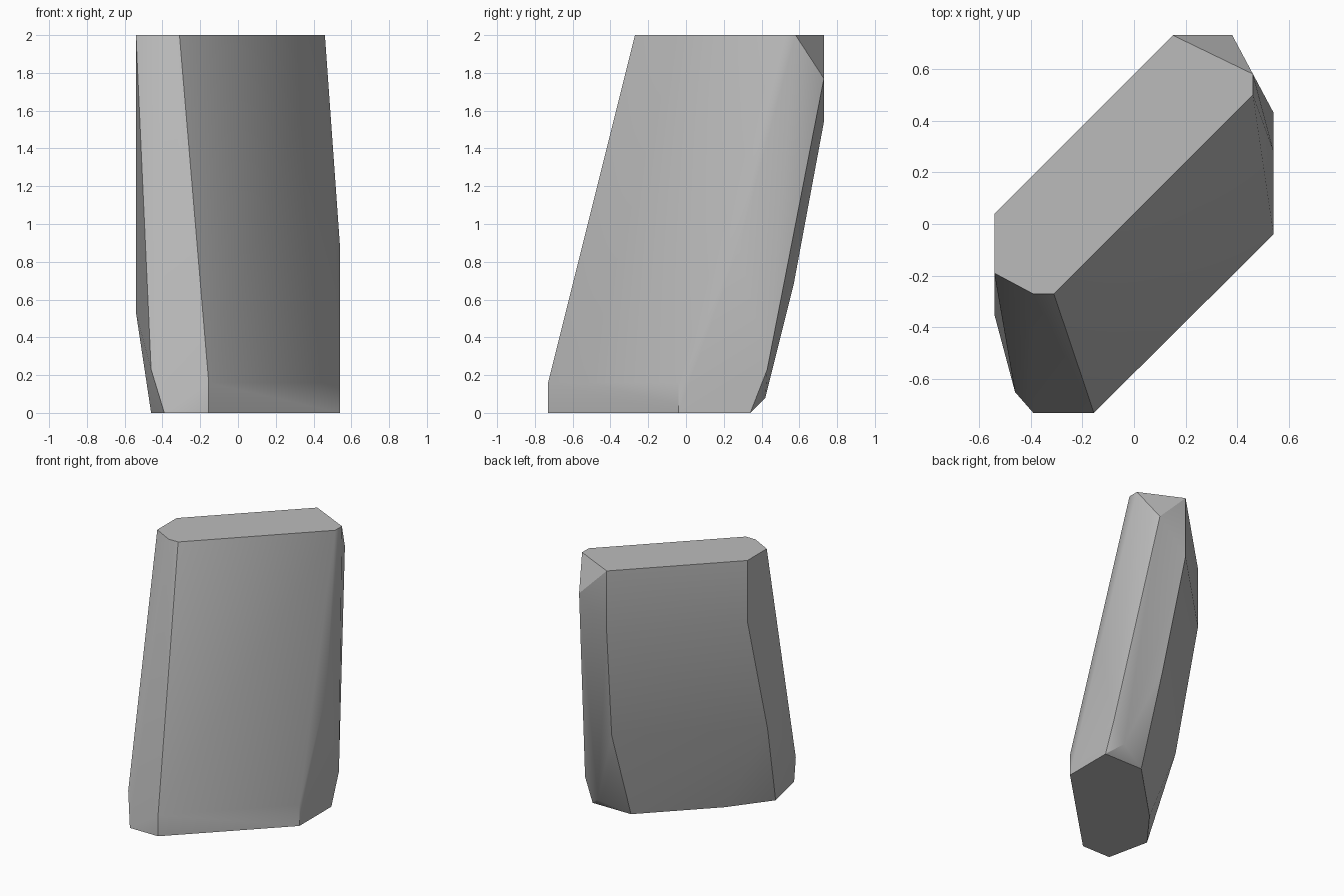
import bpy, bmesh, math

if "Cube" in bpy.data.objects:
    bpy.data.objects.remove(bpy.data.objects["Cube"], do_unlink=True)

# Corners of the leaning stone slab, level by level
top = [(.15, .73), (-.54, .04), (-.54, -.19), (-.39, -.27), (-.31, -.27),
       (.46, .50), (.46, .58)]
base = [(-.155, -.73), (.54, -.04), (.54, .34), (.22, .34), (-.24, -.12),
        (-.46, -.41), (-.39, -.73)]
chips = [(.38, .73, 1.77), (.15, .73, 1.54), (-.54, .04, 1.54),
         (-.54, -.03, 1.26), (-.54, -.20, .64), (-.54, -.35, .53),
         (.22, .57, .68), (.54, .28, .88), (.54, .43, .23), (.44, .42, .08),
         (-.46, -.65, .23), (-.155, -.73, .16), (.54, -.04, .16)]
corners = [(x, y, 2) for x, y in top] + [(x, y, 0) for x, y in base] + chips

# Stretch a convex skin over the corners and merge flat areas
bm = bmesh.new()
for c in corners:
    bm.verts.new(c)
result = bmesh.ops.convex_hull(bm, input=bm.verts[:])
loose = [v for v in bm.verts if not v.link_faces]
bmesh.ops.delete(bm, geom=loose, context='VERTS')
bmesh.ops.dissolve_limit(bm, angle_limit=math.radians(1.5),
                         verts=bm.verts[:], edges=bm.edges[:])
bmesh.ops.recalc_face_normals(bm, faces=bm.faces[:])
mesh = bpy.data.meshes.new("stone_slab")
bm.to_mesh(mesh)
bm.free()
slab = bpy.data.objects.new("stone_slab", mesh)
bpy.context.collection.objects.link(slab)

# Plain grey stone
stone = bpy.data.materials.new("grey_stone")
stone.use_nodes = True
colour = (.5, .5, .5, 1)
stone.diffuse_color = colour
bsdf = next(n for n in stone.node_tree.nodes if n.type == 'BSDF_PRINCIPLED')
bsdf.inputs["Base Color"].default_value = colour
bsdf.inputs["Roughness"].default_value = .9
mesh.materials.append(stone)

# Soft shading across shallow edges, crisp on steep ones
bpy.ops.object.select_all(action='DESELECT')
slab.select_set(True)
bpy.context.view_layer.objects.active = slab
bpy.ops.object.shade_smooth_by_angle(angle=math.radians(30))
